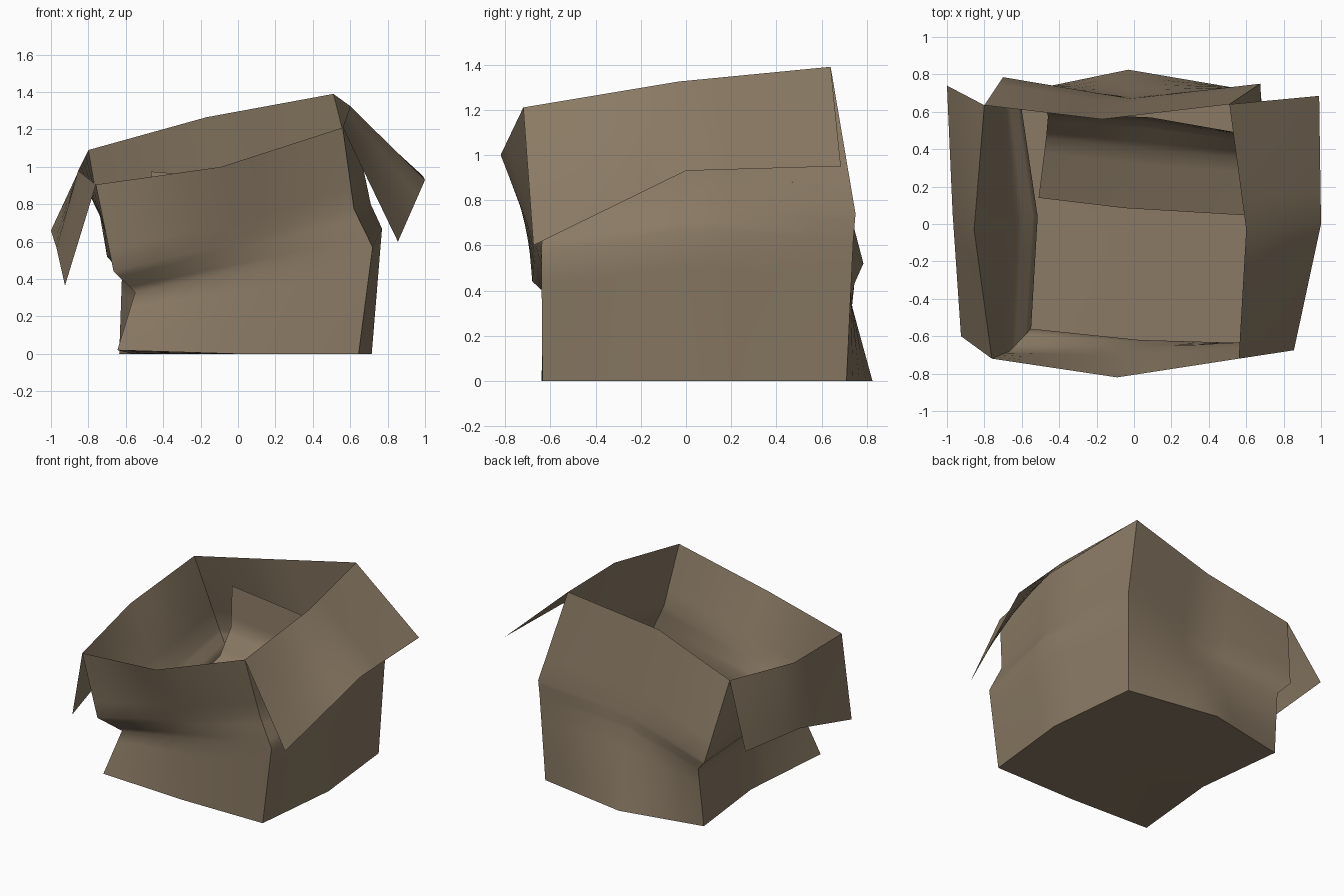
import bpy

if "Cube" in bpy.data.objects:
    bpy.data.objects.remove(bpy.data.objects["Cube"])

# One plain cardboard colour
card = bpy.data.materials.new("cardboard_brown")
card.diffuse_color = (0.255, 0.195, 0.128, 1)
card.use_nodes = True
card.node_tree.nodes["Principled BSDF"].inputs["Base Color"].default_value = card.diffuse_color


def sheet(name, rows):
    """Bent sheet of card through a small grid of points, smooth within itself."""
    n = len(rows[0])
    verts = [p for row in rows for p in row]
    faces = [(i * n + j, i * n + j + 1, (i + 1) * n + j + 1, (i + 1) * n + j)
             for i in range(len(rows) - 1) for j in range(n - 1)]
    mesh = bpy.data.meshes.new(name)
    mesh.from_pydata(verts, [], faces)
    mesh.materials.append(card)
    mesh.shade_smooth()
    obj = bpy.data.objects.new(name, mesh)
    bpy.context.collection.objects.link(obj)
    sub = obj.modifiers.new("even_bend", 'SUBSURF')
    sub.subdivision_type = 'SIMPLE'
    sub.levels = sub.render_levels = 2
    return obj


# Crumpled uprights: floor, lower crease, upper crease, rim
front_left = [(-.645, -.64, .02), (-.55, -.56, .33), (-.665, -.68, .44), (-.76, -.72, .905)]
front_mid = [(0, -.64, 0), (.03, -.62, .45), (0, -.665, .6), (-.09, -.82, 1.0)]
front_right = [(.645, -.635, 0), (.72, -.64, .57), (.62, -.63, .775), (.56, -.72, 1.21)]
right_mid = [(.715, .03, 0), (.77, 0, .67), (.71, 0, .8), (.60, -.03, 1.325)]
back_right = [(.645, .71, 0), (.67, .74, .62), (.675, .75, .74), (.51, .64, 1.39)]
back_mid = [(-.03, .825, 0), (-.02, .68, .53), (-.02, .67, .64), (-.17, .56, 1.265)]
back_left = [(-.635, .70, 0), (-.62, .745, .43), (-.70, .785, .52), (-.80, .635, 1.09)]
left_mid = [(-.56, .045, 0), (-.515, .04, .38), (-.62, .03, .49), (-.855, -.03, .98)]

# Four walls, each between three neighbouring uprights
walls = {
    "front_wall": (front_left, front_mid, front_right),
    "right_wall": (front_right, right_mid, back_right),
    "back_wall": (back_right, back_mid, back_left),
    "left_wall": (back_left, left_mid, front_left),
}
for name, uprights in walls.items():
    sheet(name, list(zip(*uprights)))

# Floor
sheet("floor", [
    [back_left[0], back_mid[0], back_right[0]],
    [left_mid[0], (0, 0, 0), right_mid[0]],
    [front_left[0], front_mid[0], front_right[0]],
])

# Side flaps hanging outward from the rim
sheet("right_flap", [
    [(.855, -.675, .6), (1, 0, .93), (.99, .685, .95)],
    [front_right[3], right_mid[3], back_right[3]],
])
sheet("left_flap", [
    [(-1, .74, .66), (-.97, .06, .565), (-.925, -.60, .365)],
    [back_left[3], left_mid[3], front_left[3]],
])

# Loose flap fallen inside along the back, curling forward
sheet("inner_flap", [
    [(-.51, .14, .38), (-.05, .085, .36), (.62, .045, .34)],
    [(-.47, .46, .51), (.05, .40, .48), (.66, .35, .45)],
    [(-.46, .575, .68), (.08, .55, .64), (.68, .46, .60)],
    [(-.465, .595, .975), (.09, .57, .93), (.66, .47, .88)],
])
